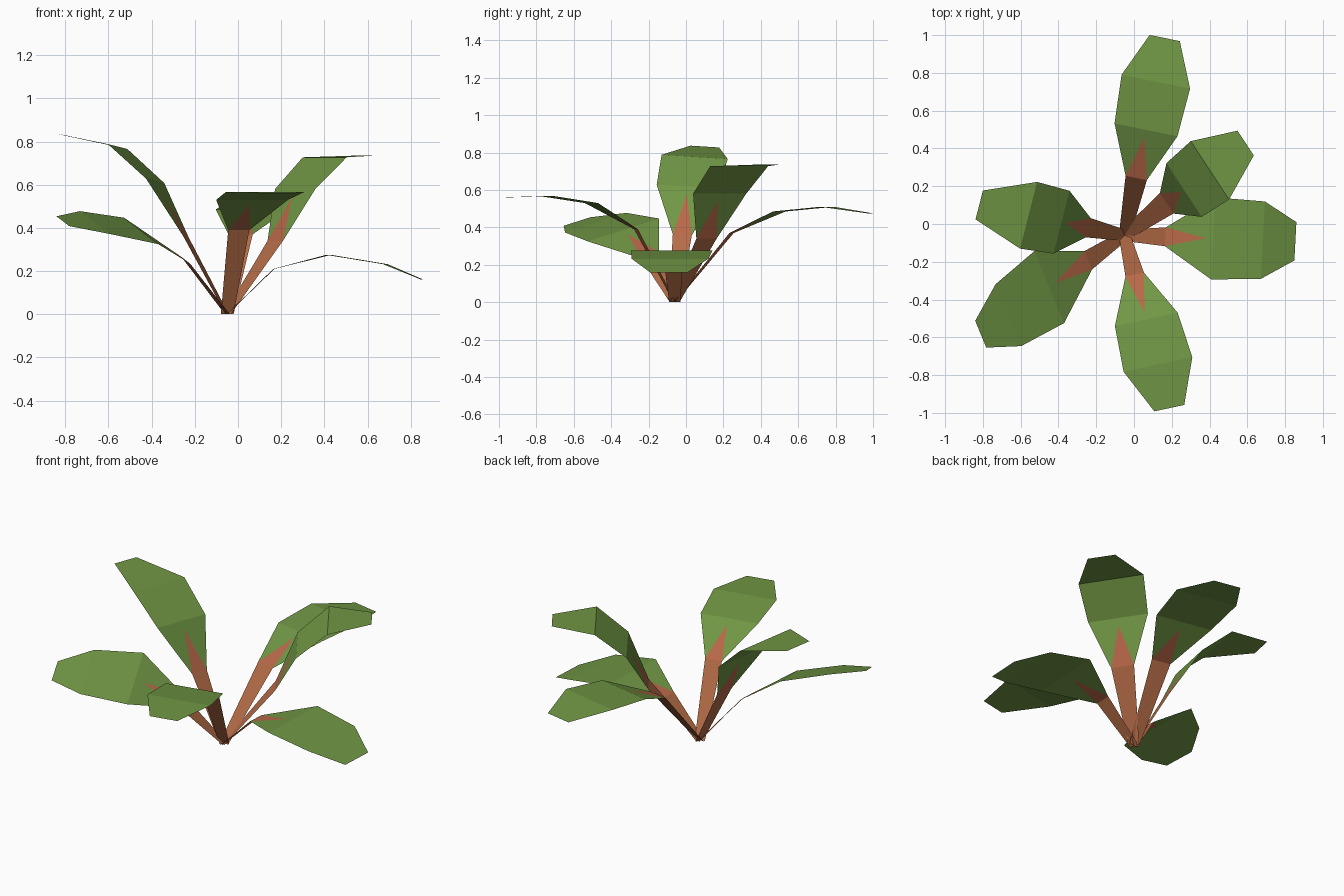
import bpy
from math import sin, cos, radians
from mathutils import Vector

if "Cube" in bpy.data.objects:
    bpy.data.objects.remove(bpy.data.objects["Cube"])


def material(name, rgb):
    m = bpy.data.materials.new(name)
    m.diffuse_color = (*rgb, 1)
    m.use_nodes = True
    m.node_tree.nodes["Principled BSDF"].inputs["Base Color"].default_value = m.diffuse_color
    return m


GREEN = material("leaf_green", (0.162, 0.305, 0.058))
BROWN = material("stem_brown", (0.456, 0.150, 0.062))
RED = material("midrib_red_brown", (0.48, 0.138, 0.065))

ROOT = Vector((-0.05, -0.06, 0))


def leaf(name, azimuth, skew, roll, rows):
    """Flat stem and blade; rows are (distance from root, height, width)."""
    a, s, t = radians(azimuth), radians(azimuth + skew), radians(roll)
    out = Vector((cos(a), sin(a), 0))
    side = Vector((-sin(s) * cos(t), cos(s) * cos(t), sin(t)))
    verts = []
    for d, z, w in [(0.0, 0.0, 0.06)] + rows:
        c = ROOT + out * d + Vector((0, 0, z))
        # the root end stays level with the ground
        v = Vector((side.x, side.y, 0)) if z == 0 else side
        verts += [c + v * (w / 2), c - v * (w / 2)]
    # pointed end of the midrib, just short of the widest part
    mid1 = (verts[2] + verts[3]) / 2
    mid2 = (verts[4] + verts[5]) / 2
    verts.append(mid1.lerp(mid2, 0.84))
    faces = [(0, 1, 3, 2),                        # stem
             (2, 3, 10),                          # midrib
             (2, 10, 4), (3, 5, 10), (10, 5, 4),  # lower blade
             (4, 5, 7, 6), (6, 7, 9, 8)]          # upper blade
    me = bpy.data.meshes.new(name)
    me.from_pydata(verts, [], faces)
    for m in (GREEN, BROWN, RED):
        me.materials.append(m)
    me.polygons[0].material_index = 1
    me.polygons[1].material_index = 2
    bpy.context.collection.objects.link(bpy.data.objects.new(name, me))


# six leaves around the root
leaf("back_leaf", 78.5, 0, 0,
     [(.31, .37, .115), (.57, .485, .34), (.83, .51, .37), (1.066, .475, .163)])
leaf("back_right_leaf", 37.3, -4, 0,
     [(.28, .34, .13), (.396, .58, .34), (.568, .727, .37), (.806, .735, .157)])
leaf("right_leaf", -2, -1, 0,
     [(.216, .21, .10), (.47, .275, .435), (.733, .232, .41), (.905, .16, .203)])
leaf("front_leaf", -75.5, -2.5, 0,
     [(.214, .39, .10), (.46, .53, .34), (.706, .567, .372), (.945, .56, .162)])
leaf("left_leaf", 168.2, -2.5, 3.5,
     [(.196, .36, .105), (.341, .618, .344), (.519, .777, .365), (.786, .832, .158)])
leaf("front_left_leaf", 214.5, -12, -16.5,
     [(.233, .25, .11), (.484, .386, .43), (.746, .425, .37), (.924, .431, .16)])
